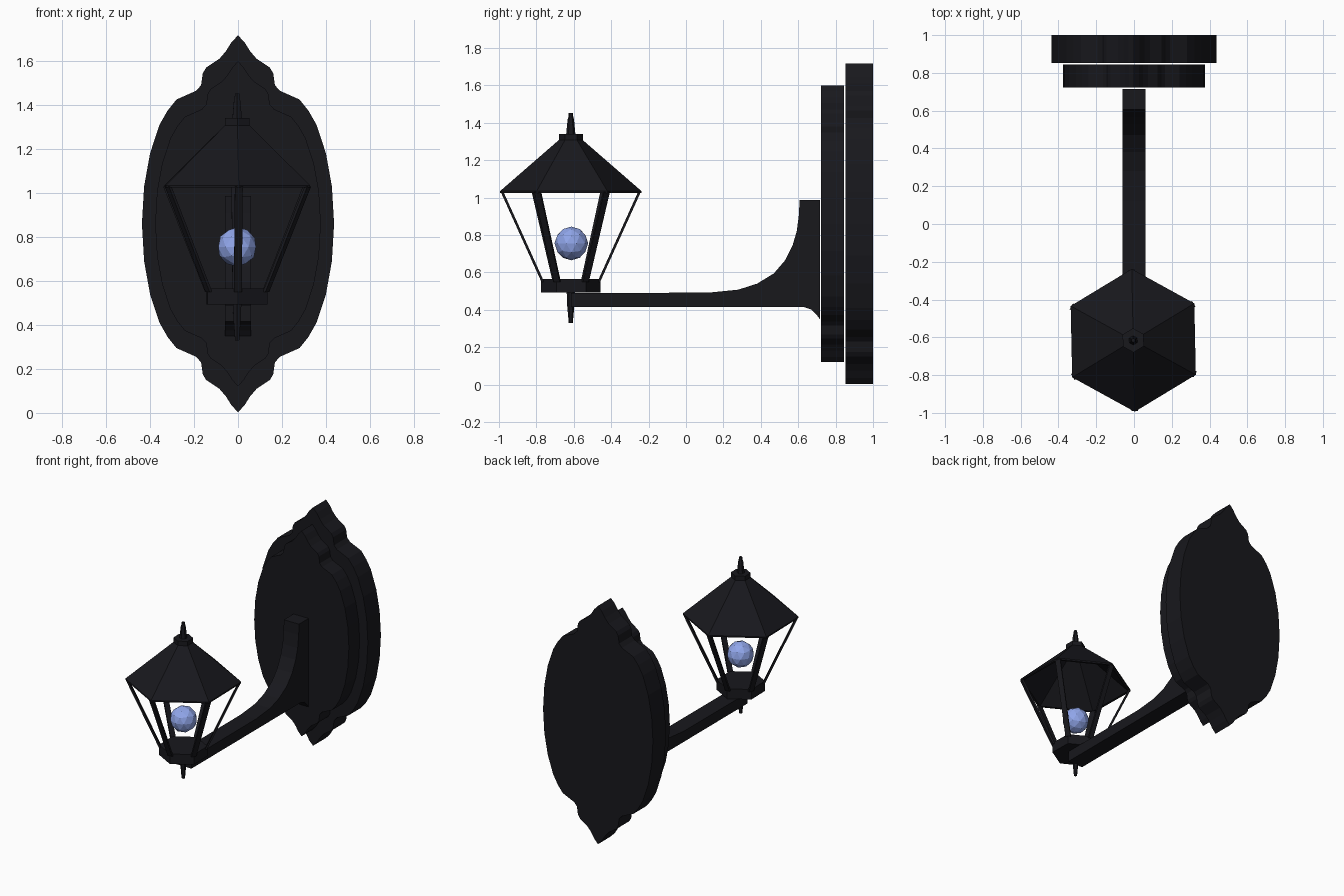
import bpy, bmesh, math
from mathutils import Vector, Matrix

if "Cube" in bpy.data.objects:
    bpy.data.objects.remove(bpy.data.objects["Cube"])


def material(name, color):
    m = bpy.data.materials.new(name)
    m.diffuse_color = (*color, 1)
    m.use_nodes = True
    m.node_tree.nodes["Principled BSDF"].inputs["Base Color"].default_value = m.diffuse_color
    return m


IRON = material("black_iron", (0.009, 0.009, 0.012))
GLASS = material("blue_glass", (0.28, 0.38, 0.82))
CX, CY = -0.004, -0.616           # lantern axis
TURN = math.radians(1.2)          # lantern sits very slightly turned


def finish(bm, name, mat=IRON):
    bmesh.ops.recalc_face_normals(bm, faces=bm.faces)
    me = bpy.data.meshes.new(name)
    bm.to_mesh(me)
    bm.free()
    me.materials.append(mat)
    ob = bpy.data.objects.new(name, me)
    bpy.context.collection.objects.link(ob)
    return ob


def prism(name, points, offset):
    """Extrude a closed outline of 3D points along offset."""
    bm = bmesh.new()
    face = bm.faces.new([bm.verts.new(p) for p in points])
    ext = bmesh.ops.extrude_face_region(bm, geom=[face])
    verts = [g for g in ext["geom"] if isinstance(g, bmesh.types.BMVert)]
    bmesh.ops.translate(bm, verts=verts, vec=offset)
    return finish(bm, name)


def corner(i, r, z):
    a = math.radians(90 + 60 * i) + TURN
    return Vector((CX + r * math.cos(a), CY + r * math.sin(a), z))


def hex_lathe(name, profile, loop=False):
    """Six-sided stack of (radius, z) rings; capped, or closed into a shell."""
    bm = bmesh.new()
    rings = [[bm.verts.new(corner(i, r, z)) for i in range(6)] for r, z in profile]
    pairs = list(zip(rings, rings[1:]))
    if loop:
        pairs.append((rings[-1], rings[0]))
    else:
        bm.faces.new(rings[0])
        bm.faces.new(rings[-1])
    for a, b in pairs:
        for i in range(6):
            j = (i + 1) % 6
            bm.faces.new((a[i], a[j], b[j], b[i]))
    return finish(bm, name)


# Scalloped wall plates: one quarter outline mirrored both ways
MID = 0.86
QUARTER = [(0, 0.857), (0.03, 0.825), (0.055, 0.785), (0.085, 0.75), (0.145, 0.71),
           (0.16, 0.685), (0.168, 0.63), (0.19, 0.605), (0.28, 0.565),
           (0.32, 0.515), (0.357, 0.45), (0.40, 0.32), (0.427, 0.17), (0.437, 0)]


def wall_plate(name, scale, y0, y1):
    right = QUARTER + [(x, -z) for x, z in QUARTER[-2::-1]]
    outline = right + [(-x, z) for x, z in right[-2:0:-1]]
    prism(name, [(x * scale, y0, MID + z * scale) for x, z in outline], (0, y1 - y0, 0))


wall_plate("back_plate", 1.0, 0.852, 1.0)
wall_plate("front_plate", 0.862, 0.722, 0.845)

# Curved bracket arm
ARM = [(-0.615, 0.415), (0.63, 0.415), (0.67, 0.402), (0.697, 0.375), (0.716, 0.35),
       (0.716, 0.987), (0.607, 0.987), (0.604, 0.91), (0.592, 0.82), (0.57, 0.745),
       (0.53, 0.665), (0.47, 0.595), (0.38, 0.54), (0.28, 0.508), (0.12, 0.492),
       (-0.615, 0.49)]
prism("bracket_arm", [(-0.06, y, z) for y, z in ARM], (0.12, 0, 0))

# Lantern body
hex_lathe("lantern_base", [(0.158, 0.493), (0.158, 0.565)])
hex_lathe("roof", [(0.378, 1.025), (0.378, 1.035), (0.05, 1.32), (0.04, 1.30), (0.36, 1.025)], True)
hex_lathe("roof_cap", [(0.064, 1.305), (0.064, 1.34)])
hex_lathe("top_finial", [(0.025, 1.335), (0.017, 1.42), (0.014, 1.425), (0.011, 1.453)])
hex_lathe("bottom_finial", [(0.011, 0.33), (0.014, 0.365), (0.019, 0.42), (0.022, 0.495)])

# Six flat glazing bars, corner to corner
for i in range(6):
    lo, hi = corner(i, 0.15, 0.55), corner(i, 0.367, 1.03)
    out = (corner(i, 1, 0) - Vector((CX, CY, 0))).normalized()
    side = out.cross(Vector((0, 0, 1))) * 0.018
    out *= 0.007
    prism(f"glazing_bar_{i + 1}",
          [lo - side - out, lo + side - out, lo + side + out, lo - side + out], hi - lo)

# Faceted bulb
bm = bmesh.new()
bmesh.ops.create_icosphere(bm, subdivisions=2, radius=0.09,
                           matrix=Matrix.Translation((CX, CY + 0.003, 0.755)))
finish(bm, "bulb", GLASS)
